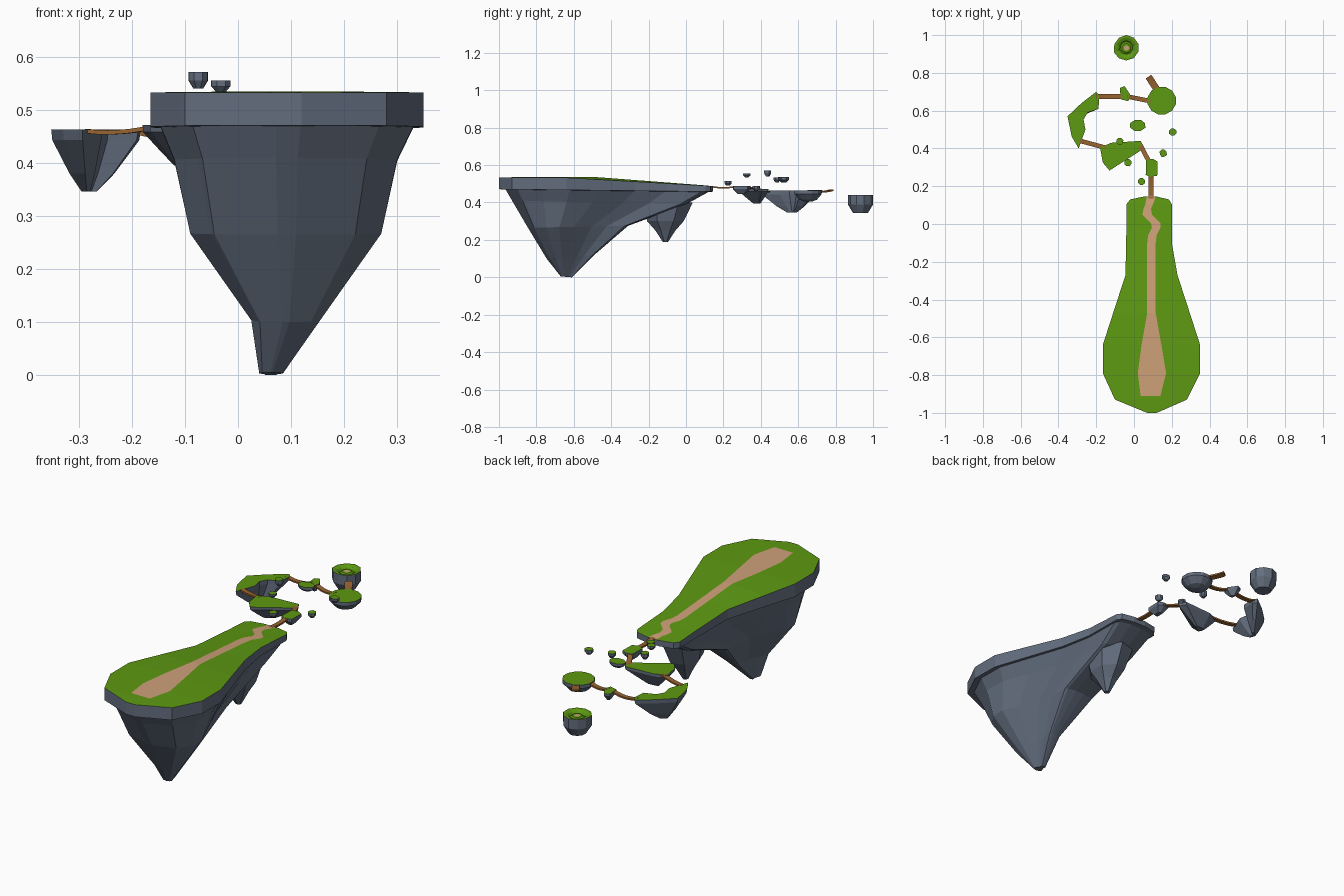
import bpy, bmesh, math, random
from mathutils import Vector

if "Cube" in bpy.data.objects:
    bpy.data.objects.remove(bpy.data.objects["Cube"])

random.seed(4)


def mat(name, c):
    m = bpy.data.materials.new(name)
    m.diffuse_color = (*c, 1)
    m.use_nodes = True
    m.node_tree.nodes["Principled BSDF"].inputs["Base Color"].default_value = m.diffuse_color
    return m


MATS = [mat("slate rock", (0.125, 0.155, 0.21)), mat("grass green", (0.11, 0.32, 0.006)),
        mat("path tan", (0.62, 0.355, 0.19)), mat("bridge brown", (0.31, 0.125, 0.03))]
ROCK, GRASS, TAN, WOOD = range(4)


def finish(name, bm):
    bmesh.ops.recalc_face_normals(bm, faces=bm.faces)
    me = bpy.data.meshes.new(name)
    bm.to_mesh(me)
    bm.free()
    for m in MATS:
        me.materials.append(m)
    ob = bpy.data.objects.new(name, me)
    bpy.context.collection.objects.link(ob)
    return ob


def skin(bm, a, b, m=ROCK):
    n = len(a)
    for i in range(n):
        f = bm.faces.new((a[i], a[(i + 1) % n], b[(i + 1) % n], b[i]))
        f.material_index = m


def loft(name, rings, mats, top=GRASS, bottom=ROCK):
    """Closed body through rings of points, first ring is the top cap."""
    bm = bmesh.new()
    vs = [[bm.verts.new(p) for p in r] for r in rings]
    for i in range(len(vs) - 1):
        skin(bm, vs[i], vs[i + 1], mats[i] if mats else ROCK)
    bm.faces.new(vs[0]).material_index = top
    bm.faces.new(vs[-1]).material_index = bottom
    return finish(name, bm)


def rock(name, outline, centre, levels):
    """Islet: outline shrunk toward a centre at each (z, scale) level."""
    cx, cy = centre
    return loft(name, [[(cx + (x - cx) * s, cy + (y - cy) * s, z) for x, y in outline]
                       for z, s in levels], None)


def blob(cx, cy, rx, ry, n, jitter=0.0):
    pts = []
    for i in range(n):
        a = 2 * math.pi * (i + 0.5) / n
        k = 1 + random.uniform(-jitter, jitter)
        pts.append((cx + rx * k * math.cos(a), cy + ry * k * math.sin(a)))
    return pts


# Main island: stations of y, left edge, path left, path right, right edge
S = [(-1.0, .07, .085, .105, .12), (-.93, -.10, .035, .14, .28), (-.91, -.11, .035, .14, .29),
     (-.79, -.165, .02, .17, .35), (-.64, -.165, .04, .145, .35), (-.47, -.11, .07, .115, .295),
     (-.27, -.045, .07, .115, .23), (-.10, -.042, .07, .115, .20), (-.06, -.041, .075, .12, .20),
     (-.02, -.04, .095, .14, .20), (.005, -.04, .09, .14, .20), (.05, -.04, .045, .095, .20),
     (.08, -.04, .05, .09, .20), (.105, -.04, .06, .10, .20), (.13, -.02, .065, .11, .185),
     (.145, .05, .065, .11, .12)]


def top_z(y, centre=False):
    if centre:
        return .535 if y < -.47 else .535 - (y + .47) * .076
    return .533 if y < -.64 else .533 - (y + .64) * .058


bm = bmesh.new()
grid = [[bm.verts.new((x, y, top_z(y, 0 < k < 3 and -.95 < y < .12)))
         for k, x in enumerate(xs)] for y, *xs in S]
for i in range(len(S) - 1):
    for k in range(3):
        f = bm.faces.new((grid[i][k], grid[i][k + 1], grid[i + 1][k + 1], grid[i + 1][k]))
        f.material_index = TAN if k == 1 and i >= 2 else GRASS
edge = ([r[0] for r in grid] + grid[-1][1:3] + [r[3] for r in reversed(grid)]
        + [grid[0][2], grid[0][1]])
# Rim underside, then boxes (x0, x1, y0, y1, z front, z back) tapering to the tip
prev = edge
for x0, x1, y0, y1, za, zb in [(-.165, .35, -1, .145, .471, .458), (-.145, .33, -.965, .12, .47, .456),
                               (-.12, .30, -.93, .0, .41, .39), (-.09, .27, -.845, -.31, .265, .275),
                               (.025, .155, -.745, -.49, .10, .12), (.04, .085, -.67, -.61, .005, 0)]:
    ring = []
    for v in edge:
        u, w = (v.co.x + .165) / .515, (v.co.y + 1) / 1.145
        ring.append(bm.verts.new((x0 + u * (x1 - x0), y0 + w * (y1 - y0), za + w * (zb - za))))
    skin(bm, prev, ring)
    prev = ring
bm.faces.new(prev)
finish("main_island", bm)

# Hanging spike under the neck of the main island
loft("hanging_spike", [[(x, y, z) for x, y in blob(.08, cy, rx, ry, 7)] for cy, rx, ry, z in
     [(-.10, .10, .14, .40), (-.11, .075, .10, .30), (-.11, .045, .055, .25), (-.11, .015, .015, .19)]],
     None, top=ROCK)

# Shaped islands along the trail
rock("triangle_island", [(-.18, .405), (-.12, .43), (.035, .44), (.055, .405), (.03, .385),
                         (-.13, .283), (-.165, .325)], (-.10, .385),
     [(.472, 1), (.458, .99), (.42, .55), (.395, .25)])
rock("crescent_island", [(-.2, .70), (-.183, .68), (-.188, .61), (-.245, .59), (-.267, .553),
                         (-.257, .50), (-.293, .40), (-.33, .463), (-.352, .57), (-.278, .64)],
     (-.283, .57), [(.463, 1), (.443, .97), (.38, .5), (.346, .17)])
rock("step_island", [(.062, .26), (.085, .25), (.123, .255), (.125, .33), (.10, .345), (.065, .34)],
     (.093, .295), [(.488, 1), (.472, 1), (.445, .4)])
rock("middle_island", [(-.07, .66), (-.03, .65), (-.02, .685), (-.05, .73), (-.075, .72)],
     (-.05, .69), [(.467, 1), (.455, 1), (.425, .35)])
rock("round_island", blob(.147, .653, .077, .075, 12), (.147, .653),
     [(.463, 1), (.445, 1), (.415, .65), (.405, .3)])

# Small floating stones: x, y, radius x, radius y, bottom, top
for i, (x, y, rx, ry, b, t) in enumerate([(-.075, .437, .02, .02, .54, .571), (-.032, .325, .02, .02, .534, .555),
                                          (.04, .225, .02, .02, .49, .515), (.205, .487, .021, .02, .508, .534),
                                          (.02, .523, .042, .031, .508, .535), (.155, .375, .02, .02, .462, .488)]):
    rock(f"floating_stone_{i + 1}", blob(x, y, rx, ry, 8, .06), (x, y),
         [(t, 1), (t - (t - b) * .5, 1), (b, .5)])

# Far island with a sunken terraced top and tan centre
far = blob(-.04, .932, .068, .069, 10, .04)
prof = [(.431, .2), (.431, .35), (.424, .5), (.434, .62), (.44, .82), (.44, 1), (.39, 1), (.345, .6)]
loft("far_island", [[(-.04 + (x + .04) * s, .932 + (y - .932) * s, z) for x, y in far] for z, s in prof],
     [GRASS] * 5 + [ROCK] * 2, top=TAN)


# Sagging plank bridges
def bridge(name, a, b, sag=.012, w=.024, t=.008, n=6):
    a, b = Vector(a), Vector(b)
    side = (b - a).cross(Vector((0, 0, 1))).normalized() * w / 2
    rings = []
    for i in range(n + 1):
        u = i / n
        p = a.lerp(b, u) - Vector((0, 0, 4 * sag * u * (1 - u)))
        d = Vector((0, 0, t))
        rings.append([p - side, p + side, p + side - d, p - side - d])
    loft(name, rings, [WOOD] * n, WOOD, WOOD)


bridge("bridge_1", (.09, .135, .489), (.09, .26, .488), .006)
bridge("bridge_2", (.08, .33, .488), (.035, .415, .473), .004)
bridge("bridge_3", (-.155, .405, .473), (-.285, .44, .464), .006)
bridge("bridge_4", (-.20, .675, .464), (-.06, .675, .468))
bridge("bridge_5", (-.035, .675, .468), (.09, .65, .464))
bridge("broken_bridge", (.135, .69, .463), (.077, .78, .47), .005, .036)
